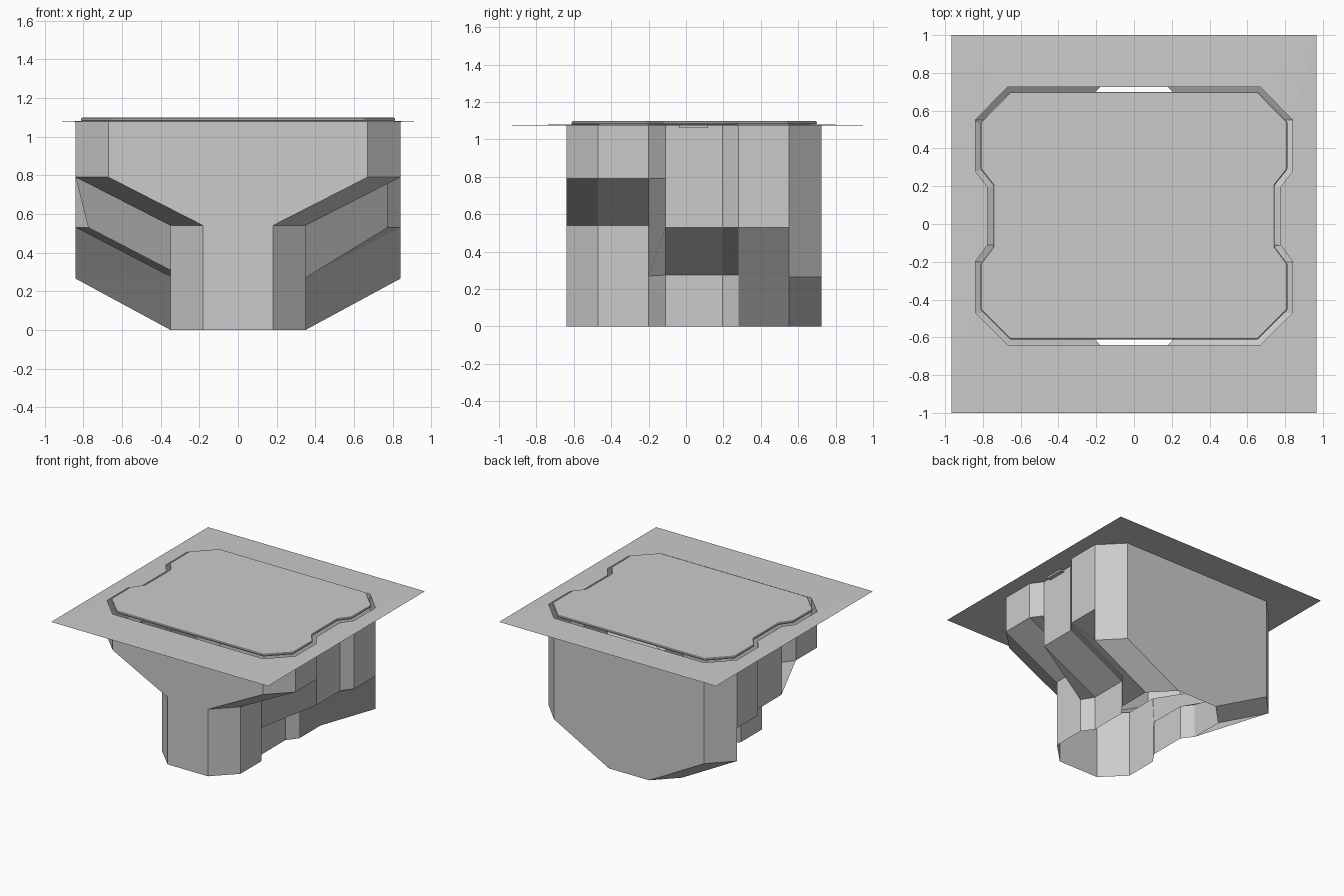
import bpy
import bmesh

cube = bpy.data.objects.get("Cube")
if cube:
    bpy.data.objects.remove(cube, do_unlink=True)

GREY = (0.6, 0.6, 0.6, 1)
grey = bpy.data.materials.new("plain grey")
grey.use_nodes = True
grey.diffuse_color = GREY
grey.node_tree.nodes["Principled BSDF"].inputs["Base Color"].default_value = GREY


def finish(bm, name):
    mesh = bpy.data.meshes.new(name)
    bm.normal_update()
    bm.to_mesh(mesh)
    bm.free()
    mesh.materials.append(grey)
    obj = bpy.data.objects.new(name, mesh)
    bpy.context.collection.objects.link(obj)
    return obj


def full_loop(half):
    """Mirror the +x half of an outline into a closed loop."""
    return half + [(-x, y) for x, y in reversed(half)]


# Half outlines, front to back, with a notched waist
pit_half = [(.67, -.64), (.84, -.47), (.84, -.2), (.775, -.11),
            (.775, .195), (.84, .28), (.84, .55), (.67, .725)]
lid_half = [(.655, -.612), (.812, -.455), (.812, -.21), (.745, -.12),
            (.745, .205), (.812, .29), (.812, .54), (.655, .7)]
TOP = 1.08
STEP_IN = .49

# Heights of each level, and the level at which each section steps inward
sections = {"front": ((TOP, .79, .54, .27, 0), 2),
            "middle": ((TOP, .79, .53, .275, 0), 3),
            "back": ((TOP, .79, .53, .265, 0), 4)}
order = ["front"] * 3 + ["middle"] * 3 + ["back"] * 2

# Pit walls: open shell whose sides step inward lower and lower to the back
bm = bmesh.new()
columns = []
for side in (1, -1):
    half = []
    for (x, y), section in zip(pit_half, order):
        heights, inner_level = sections[section]
        half.append([bm.verts.new((side * (x - STEP_IN * (i >= inner_level)), y, z))
                     for i, z in enumerate(heights)])
    columns += half if side == 1 else half[::-1]
for i, a in enumerate(columns):
    b = columns[(i + 1) % len(columns)]
    for k in range(4):
        bm.faces.new((a[k], a[k + 1], b[k + 1], b[k]))
finish(bm, "pit_walls")

# Ground plate with a hole that matches the pit
bm = bmesh.new()
hole = [bm.verts.new((x, y, TOP)) for x, y in full_loop(pit_half)]
rim = [bm.verts.new((x, y, TOP - .005))
       for x, y in full_loop([(.967, -1), (.967, 1)])]
edges = [bm.edges.new((loop[i], loop[i - 1]))
         for loop in (hole, rim) for i in range(len(loop))]
bmesh.ops.triangle_fill(bm, use_beauty=True, edges=edges, normal=(0, 0, 1))
for face in bm.faces:
    face.normal_update()
    if face.normal.z < 0:
        face.normal_flip()
finish(bm, "ground_plate")

# Lid, set in from the hole by a narrow gap
bm = bmesh.new()
base = bm.faces.new([bm.verts.new((x, y, TOP)) for x, y in full_loop(lid_half)])
raised = bmesh.ops.extrude_face_region(bm, geom=[base], use_keep_orig=True)
for v in raised["geom"]:
    if isinstance(v, bmesh.types.BMVert):
        v.co.z += .018
bmesh.ops.recalc_face_normals(bm, faces=bm.faces)
lid = finish(bm, "lid")
bevel = lid.modifiers.new("soft_edge", "BEVEL")
bevel.width = .005
bevel.segments = 1

# Small hinge boxes under the plate at the waist
for side, label in ((1, "left"), (-1, "right")):
    bm = bmesh.new()
    bmesh.ops.create_cube(bm, size=1)
    for v in bm.verts:
        v.co = (side * .792 + v.co.x * .034, .04 + v.co.y * .155, 1.069 + v.co.z * .014)
    finish(bm, label + "_hinge_box")
